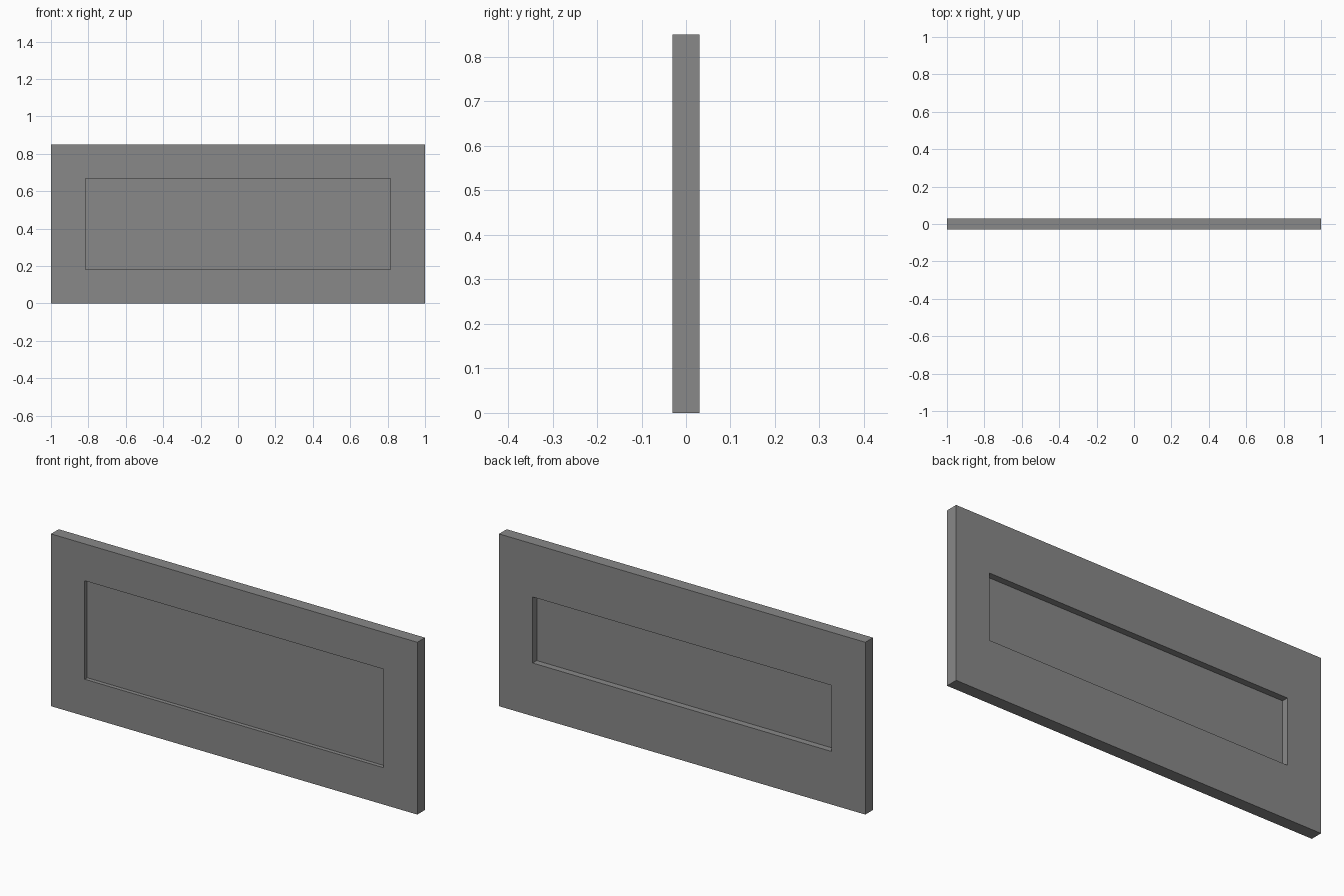
import bpy, bmesh
from mathutils import Matrix, Vector

if "Cube" in bpy.data.objects:
    bpy.data.objects.remove(bpy.data.objects["Cube"])

W, H, T = 1.0, 0.85, 0.03      # half width, height, half thickness

grey = bpy.data.materials.new("mid grey")
grey.diffuse_color = (0.25, 0.25, 0.25, 1)
grey.use_nodes = True
grey.node_tree.nodes["Principled BSDF"].inputs["Base Color"].default_value = grey.diffuse_color


def recess(bm, side, half_w, half_h, depth):
    """Cut a rectangular sunken panel into the front (-1) or back (+1) face."""
    bm.faces.ensure_lookup_table()
    bm.normal_update()
    face = next(f for f in bm.faces if f.normal.y * side > 0.9)
    # border of the opening
    bmesh.ops.inset_individual(bm, faces=[face], thickness=0.1)
    for v in face.verts:
        v.co.x = half_w if v.co.x > 0 else -half_w
        v.co.z = H / 2 + (half_h if v.co.z > H / 2 else -half_h)
    # sunken floor with straight walls
    new = bmesh.ops.extrude_discrete_faces(bm, faces=[face])["faces"][0]
    bmesh.ops.translate(bm, verts=list(new.verts), vec=Vector((0, -side * depth, 0)))


# slab with a taller recess in front and a lower, deeper one behind
bm = bmesh.new()
bmesh.ops.create_cube(bm, size=1, matrix=Matrix.Translation((0, 0, H / 2))
                      @ Matrix.Diagonal((2 * W, 2 * T, H, 1)))
recess(bm, -1, 0.816, 0.243, 0.02)
recess(bm, 1, 0.816, 0.163, 0.032)
bmesh.ops.recalc_face_normals(bm, faces=bm.faces[:])

mesh = bpy.data.meshes.new("recessed_panel")
bm.to_mesh(mesh)
bm.free()
mesh.materials.append(grey)
panel = bpy.data.objects.new("recessed_panel", mesh)
bpy.context.collection.objects.link(panel)
